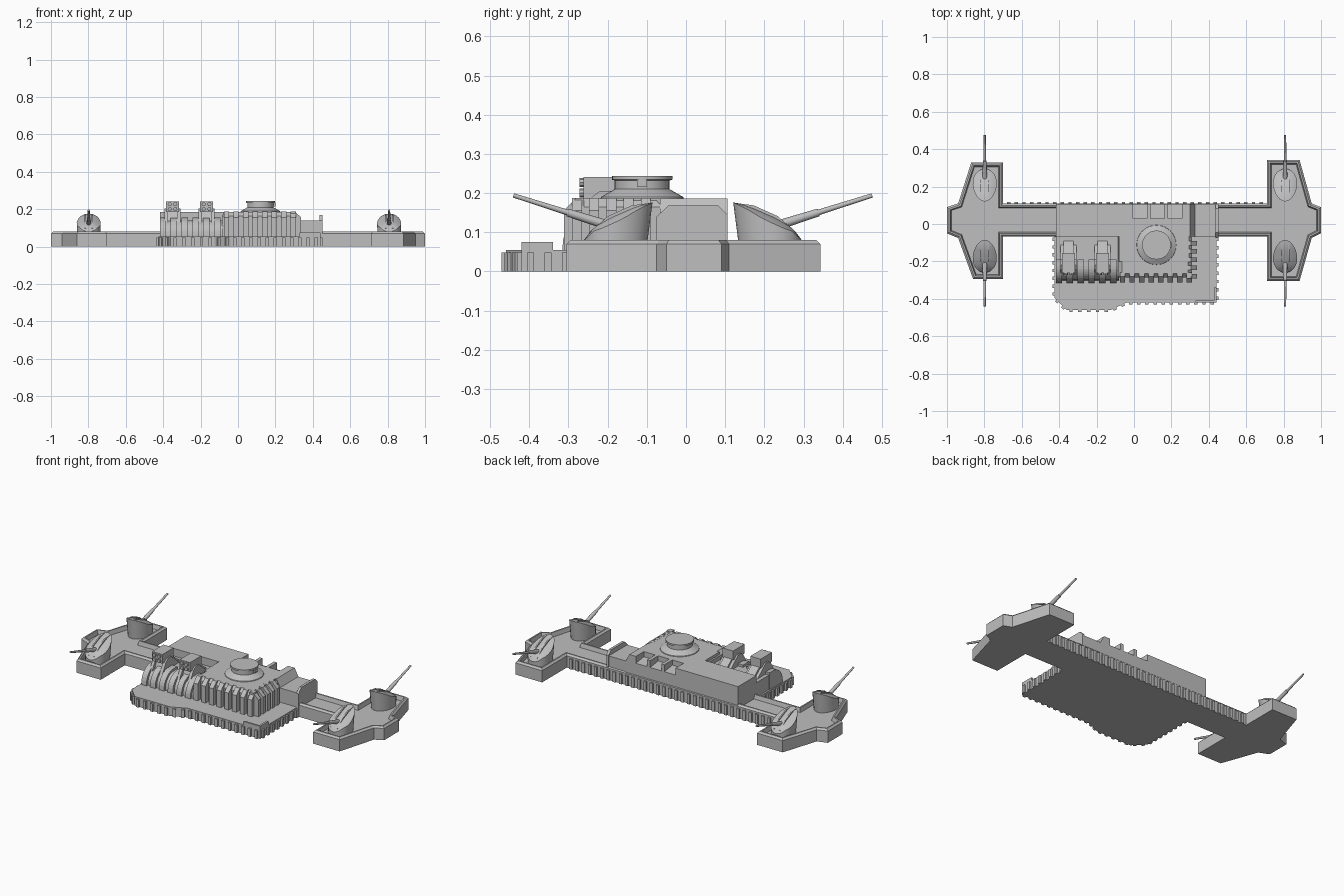
import bpy, bmesh, math
from mathutils import Vector, Matrix

cube = bpy.data.objects.get("Cube")
if cube:
    bpy.data.objects.remove(cube, do_unlink=True)

grey = bpy.data.materials.new("stone grey")
grey.use_nodes = True
tone = (0.52, 0.52, 0.52, 1)
grey.diffuse_color = tone
grey.node_tree.nodes["Principled BSDF"].inputs["Base Color"].default_value = tone


def finish(name, bm, smooth=False):
    bmesh.ops.recalc_face_normals(bm, faces=bm.faces[:])
    mesh = bpy.data.meshes.new(name)
    bm.to_mesh(mesh)
    bm.free()
    mesh.materials.append(grey)
    obj = bpy.data.objects.new(name, mesh)
    bpy.context.collection.objects.link(obj)
    if smooth:
        bpy.ops.object.select_all(action='DESELECT')
        obj.select_set(True)
        bpy.context.view_layer.objects.active = obj
        bpy.ops.object.shade_smooth_by_angle(angle=math.radians(35))
    return obj


def add_prism(bm, pts, vec):
    """Extrude a closed 3D polygon along vec and return the far face."""
    face = bm.faces.new([bm.verts.new(p) for p in pts])
    geom = bmesh.ops.extrude_face_region(bm, geom=[face], use_keep_orig=True)["geom"]
    bmesh.ops.translate(bm, verts=[v for v in geom if isinstance(v, bmesh.types.BMVert)], vec=vec)
    return [f for f in geom if isinstance(f, bmesh.types.BMFace)][0]


def add_box(bm, x0, x1, y0, y1, z0, z1):
    return add_prism(bm, [(x0, y0, z0), (x1, y0, z0), (x1, y1, z0), (x0, y1, z0)], (0, 0, z1 - z0))


def add_side(bm, x0, x1, yz):
    add_prism(bm, [(x0, y, z) for y, z in yz], (x1 - x0, 0, 0))


def step_in(bm, face, width, rise):
    bmesh.ops.recalc_face_normals(bm, faces=bm.faces[:])
    bmesh.ops.inset_region(bm, faces=[face], thickness=width, use_even_offset=True)
    bmesh.ops.translate(bm, verts=face.verts[:], vec=(0, 0, rise))


def ribs_along(bm, a, b, pitch, width, depth, height):
    """Small upright ribs along the wall from a to b."""
    a, b = Vector(a), Vector(b)
    along = (b - a).normalized()
    out = Vector((along.y, -along.x))
    count = max(1, int((b - a).length / pitch))
    for i in range(count):
        c = a + (b - a) * ((i + 0.5) / count)
        l, r = c - along * width / 2, c + along * width / 2
        add_prism(bm, [(*(l - out * .01), 0), (*(r - out * .01), 0),
                       (*(r + out * depth), 0), (*(l + out * depth), 0)], (0, 0, height))


# Base hull: both gun platforms and the causeway, with a chamfered parapet
left_end = [(-.70, .11), (-.70, .33), (-.87, .33), (-.94, .11), (-1, .09), (-1, -.05),
            (-.94, -.075), (-.86, -.295), (-.70, -.295), (-.70, -.068)]
right_end = [(.71, -.068), (.71, -.305), (.885, -.305), (.95, -.075), (1, -.05), (1, .09),
             (.95, .11), (.885, .343), (.71, .343), (.71, .11)]
bm = bmesh.new()
deck = add_prism(bm, [(x, y, 0) for x, y in left_end + right_end], (0, 0, .07))
step_in(bm, deck, .01, .01)
step_in(bm, deck, .008, 0)
step_in(bm, deck, .006, -.025)
finish("base_hull", bm)

# Ribs on the rear wall
bm = bmesh.new()
ribs_along(bm, (.70, .11), (-.69, .11), .04, .018, .008, .06)
finish("rear_wall_ribs", bm)

# Lower front terrace with ribbed edge
terrace = [(-.425, -.06), (-.425, -.395), (-.36, -.46), (-.125, -.46),
           (-.04, -.42), (.44, -.42), (.44, -.06)]
bm = bmesh.new()
add_prism(bm, [(x, y, 0) for x, y in terrace], (0, 0, .055))
for a, b in zip(terrace, terrace[1:]):
    ribs_along(bm, a, b, .04, .018, .011, .048)
add_box(bm, .428, .44, -.42, -.34, .04, .075)
add_box(bm, .33, .44, -.42, -.41, .04, .075)
finish("front_terrace", bm)

# Rear block: tall spine with three notches opened to the rear
NOTCH_Y, BACK, TOP = .03, .106, .186
bm = bmesh.new()
add_box(bm, -.418, .30, -.066, NOTCH_Y, 0, TOP)
add_box(bm, -.418, -.005, NOTCH_Y, BACK, 0, TOP)
for i in range(3):
    x = -.005 + i * .094
    add_side(bm, x, x + .074, [(NOTCH_Y, 0), (BACK, 0), (BACK, .145), (NOTCH_Y, .155)])
    add_box(bm, x + .074, x + (.094 if i < 2 else .117), NOTCH_Y, BACK, 0, TOP)
add_prism(bm, [(.30, -.066, 0), (.325, -.066, 0), (.325, -.066, .14), (.30, -.066, TOP)],
          (0, BACK + .066, 0))
finish("rear_block", bm)

# Side annex with a chamfered end wall
bm = bmesh.new()
add_box(bm, .32, .45, -.07, .104, 0, .14)
add_side(bm, .437, .452, [(-.075, 0), (.106, 0), (.106, .145), (.082, .168),
                          (-.045, .168), (-.075, .14)])
finish("side_annex", bm)

# Main front block with chamfer-topped buttresses on two sides
bm = bmesh.new()
body = add_box(bm, -.085, .31, -.285, -.06, .04, .165)
step_in(bm, body, .02, TOP - .165)
add_box(bm, -.08, .295, -.20, .0, .1, TOP)
for i in range(8):
    x = -.075 + i * .051
    add_side(bm, x, x + .028, [(-.26, .04), (-.312, .04), (-.312, .155), (-.28, TOP + .001), (-.26, TOP + .001)])
for i in range(5):
    y = -.115 - i * .044
    add_prism(bm, [(.28, y, .04), (.338, y, .04), (.338, y, .155), (.305, y, TOP + .001), (.28, y, TOP + .001)],
              (0, .025, 0))
finish("main_block", bm)


# Launcher hall: rolled front edge carrying arched ribs
def arch(radius, cy=-.225, cz=.065):
    pts = [(cy - radius * math.cos(t), cz + radius * math.sin(t))
           for t in (i * math.pi / 16 for i in range(9))]
    return [(-.06, .04), (cy - radius, .04)] + pts + [(-.06, cz + radius)]


bm = bmesh.new()
add_side(bm, -.415, -.08, arch(.076))
for i in range(6):
    x = -.418 + i * .058
    add_side(bm, x, x + .034, [(-.19, .05)] + arch(.09)[1:-1] + [(-.19, .155)])
finish("launcher_hall", bm)

# Two box launchers on wedge brackets, each with four tubes
for label, cx in (("right", -.35), ("left", -.168)):
    bm = bmesh.new()
    for s in (-1, 1):
        x = cx + s * .034
        add_side(bm, x - .009, x + .009, [(-.275, .13), (-.24, .19), (-.22, .205), (-.19, .205), (-.10, .13)])
    add_side(bm, cx - .026, cx + .026, [(-.25, .13), (-.22, .21), (-.18, .21), (-.09, .14), (-.09, .13)])
    add_box(bm, cx - .034, cx + .034, -.262, -.155, .186, .241)
    for sx in (-1, 1):
        for z in (.2, .227):
            bmesh.ops.create_cone(bm, cap_ends=True, segments=8, radius1=.011, radius2=.011, depth=.02,
                                  matrix=Matrix.Translation((cx + sx * .015, -.262, z))
                                  @ Matrix.Rotation(math.pi / 2, 4, 'X'))
    finish(label + "_launcher", bm)

# Round command cupola: a lathed profile
profile = [(.108, .18), (.105, .19), (.07, .21), (.07, .232), (.077, .234), (.077, .244)]
bm = bmesh.new()
rings = []
SEG = 32
for r, z in profile:
    rings.append([bm.verts.new((.12 + r * math.cos(i * math.tau / SEG),
                                -.112 + r * math.sin(i * math.tau / SEG), z)) for i in range(SEG)])
for lo, hi in zip(rings, rings[1:]):
    for i in range(SEG):
        j = (i + 1) % SEG
        bm.faces.new((lo[i], lo[j], hi[j], hi[i]))
bm.faces.new(rings[-1])
add_box(bm, .185, .2, -.125, -.1, .215, .235)
finish("command_cupola", bm, True)


# Gun turrets: hooded teardrop bodies sloping outwards, with a long tapered barrel
def hood(u):
    """Roof height from the inner end (0) to the outer end (1)."""
    steps = [(0, .176), (.2, .17), (.6, .14), (.85, .115), (1, .08)]
    for (u0, h0), (u1, h1) in zip(steps, steps[1:]):
        if u <= u1:
            return h0 + (h1 - h0) * (u - u0) / (u1 - u0)
    return .08


def turret(name, cx, side):
    length, mid = .175, .0175
    start = mid + side * .103
    bm = bmesh.new()

    def ring(scale, roof):
        verts = []
        for i in range(24):
            t = i * math.tau / 24
            u = .5 - .5 * scale * math.cos(t)
            x = scale * .069 * math.sin(t) * (.82 + .22 * u)
            z = hood(u) - 4.5 * x * x if roof else .05
            inset = .014 * (1 - u) if not roof else 0
            verts.append(bm.verts.new((cx + x, start + side * (u * length + inset), max(z, .05))))
        return verts

    loops = [ring(.97, False)] + [ring(s, True) for s in (1, .8, .55, .3)]
    for lo, hi in zip(loops, loops[1:]):
        for i in range(24):
            j = (i + 1) % 24
            bm.faces.new((lo[i], lo[j], hi[j], hi[i]))
    bm.faces.new(loops[-1])
    finish(name + "_turret", bm, True)

    # Barrel, sleeve and raised cheeks of the gun slot
    bm = bmesh.new()
    a = Vector((cx, start + side * .08, .107))
    b = Vector((cx, mid + side * .458, .194))
    turn = (b - a).to_track_quat('Z', 'Y').to_matrix().to_4x4()
    for f0, f1, r0, r1 in ((0, 1, .009, .0055), (0, .5, .013, .010)):
        p, q = a.lerp(b, f0), a.lerp(b, f1)
        bmesh.ops.create_cone(bm, cap_ends=True, segments=12, radius1=r0, radius2=r1,
                              depth=(q - p).length, matrix=Matrix.Translation((p + q) / 2) @ turn)
    for s in (-1, 1):
        yz = [(start + side * u * length, hood(u) + d) for u, d in
              ((.08, -.03), (.08, .0), (.3, .006), (.65, .006), (.92, .0), (.92, -.03))]
        x = cx + s * .019
        add_side(bm, x - .004, x + .004, yz)
    finish(name + "_gun", bm, True)


for end, cx in (("right", -.798), ("left", .808)):
    for face, side in (("front", -1), ("rear", 1)):
        turret(face + "_" + end, cx, side)
